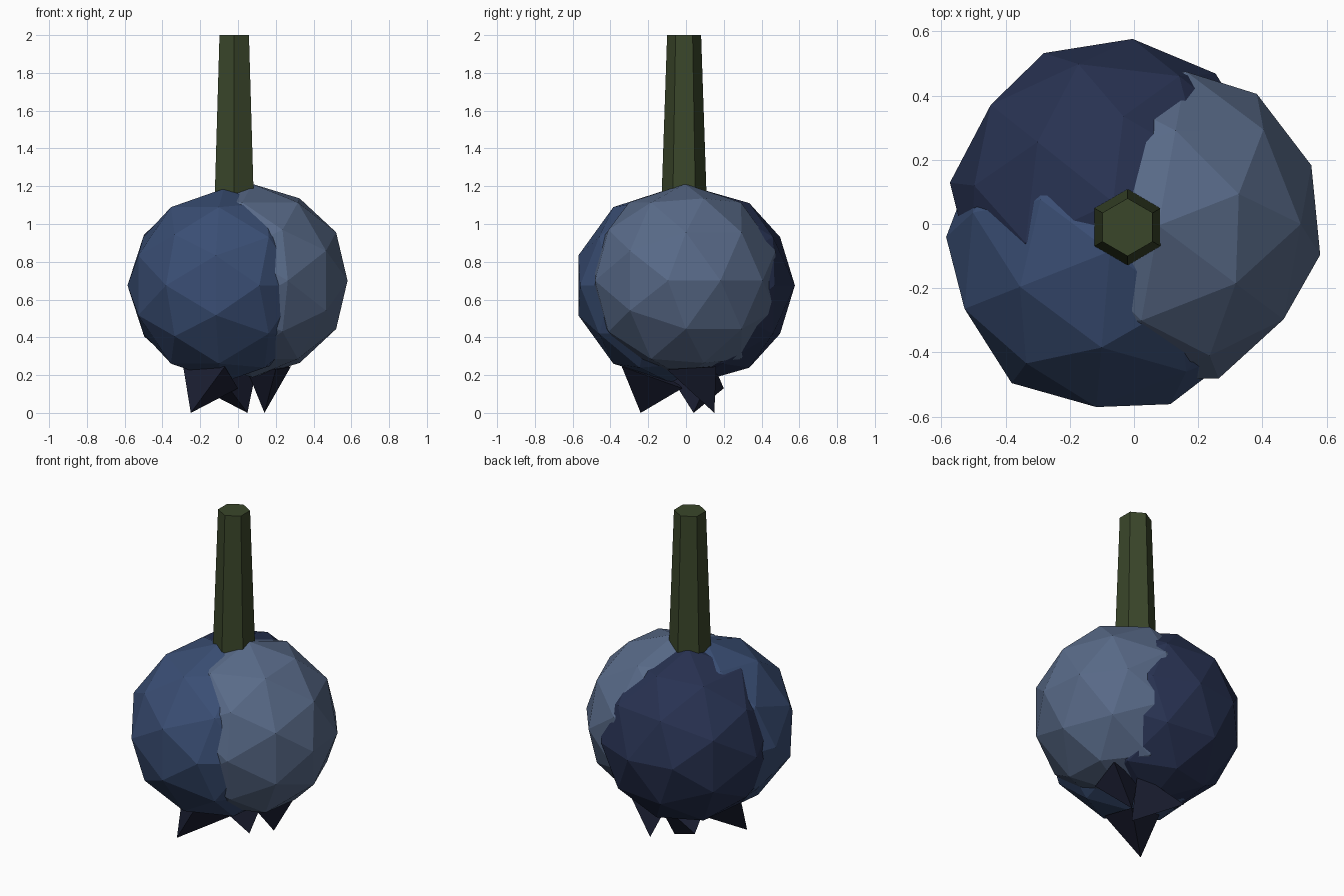
import bpy, bmesh
from math import radians, sqrt
from mathutils import Vector, Matrix

if "Cube" in bpy.data.objects:
    bpy.data.objects.remove(bpy.data.objects["Cube"])


def material(name, rgb):
    m = bpy.data.materials.new(name)
    m.diffuse_color = (*rgb, 1)
    m.use_nodes = True
    m.node_tree.nodes["Principled BSDF"].inputs["Base Color"].default_value = m.diffuse_color
    return m


def hull_object(name, points, mat):
    """Flat-shaded convex solid around the given points."""
    bm = bmesh.new()
    for p in points:
        bm.verts.new(p)
    bmesh.ops.convex_hull(bm, input=bm.verts[:])
    bmesh.ops.recalc_face_normals(bm, faces=bm.faces[:])
    mesh = bpy.data.meshes.new(name)
    bm.to_mesh(mesh)
    bm.free()
    mesh.materials.append(mat)
    ob = bpy.data.objects.new(name, mesh)
    bpy.context.collection.objects.link(ob)
    return ob


def faceted_ball():
    """Unit 80-face ball: icosahedron corners plus its raised edge midpoints."""
    g = (1 + sqrt(5)) / 2
    corners = []
    for a in (-1, 1):
        for b in (-g, g):
            corners += [Vector(v) for v in ((b, a, 0), (0, b, a), (a, 0, b))]
    mids = [p + q for i, p in enumerate(corners) for q in corners[:i]
            if (p - q).length < 2.1]
    return [v.normalized() for v in corners + mids]


# Three overlapping fruit lobes
ball = faceted_ball()
lobes = [
    ("pale_lobe", (0.076, -0.005, 0.70), 21.5, (0.098, 0.144, 0.246)),
    ("blue_lobe", (-0.075, -0.085, 0.675), 143.3, (0.042, 0.076, 0.175)),
    ("dark_lobe", (-0.065, 0.068, 0.675), 83.2, (0.021, 0.032, 0.084)),
]
for name, centre, yaw, rgb in lobes:
    m = Matrix.Translation(centre) @ Matrix.Rotation(radians(yaw), 4, 'Z')
    hull_object(name, [m @ (v * 0.512) for v in ball], material(name, rgb))

# Tapered six-sided stem
bpy.ops.mesh.primitive_cone_add(vertices=6, radius1=0.124, radius2=0.09,
                                depth=1.0, location=(-0.02, -0.01, 1.5))
stem = bpy.context.object
stem.name = "stem"
stem.data.materials.append(material("stem", (0.042, 0.061, 0.023)))

# Pointed crown pieces underneath
crown = material("crown", (0.0116, 0.0144, 0.034))
spikes = [
    [(-0.25, -0.24, 0), (-0.29, -0.12, 0.245), (-0.07, -0.34, 0.245), (0, -0.02, 0.13)],
    [(0.14, 0.15, 0), (0.28, 0.16, 0.245), (0.20, -0.10, 0.23), (0.04, 0.08, 0.245)],
    [(0.05, 0.04, 0), (-0.20, 0.20, 0.13), (0.10, 0.15, 0.245), (-0.09, -0.08, 0.19)],
]
for i, pts in enumerate(spikes):
    hull_object(f"crown_point_{i + 1}", pts, crown)
